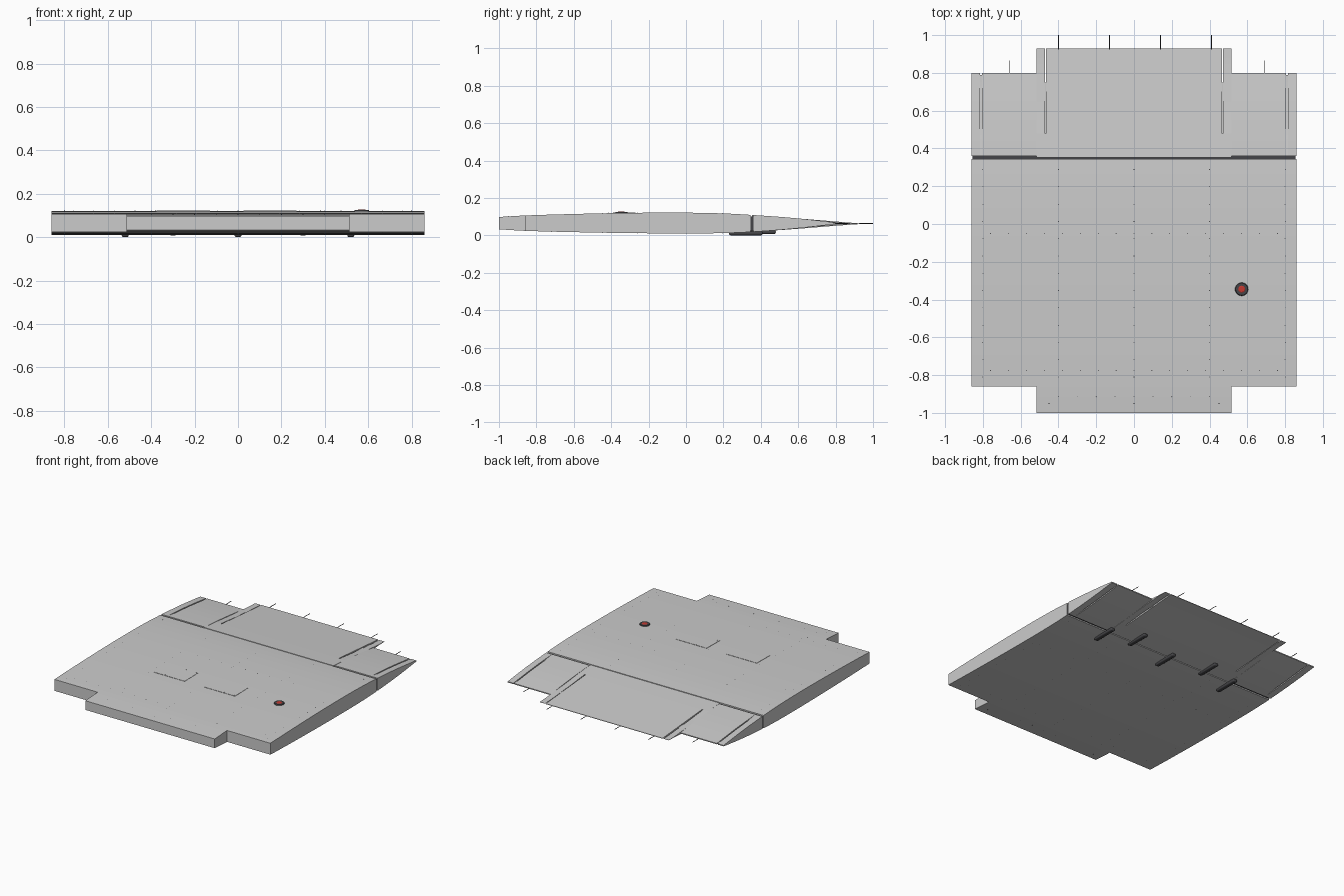
import bpy, math
from mathutils import Vector

if "Cube" in bpy.data.objects:
    bpy.data.objects.remove(bpy.data.objects["Cube"])

# Aerofoil section: y, top z, bottom z
SEC = [(-1, .098, .032), (-.86, .106, .024), (-.6, .114, .017), (-.3, .120, .012), (0, .121, .010),
       (.2, .117, .012), (.35, .109, .018), (.6, .090, .035), (.8, .074, .051), (.93, .0635, .0600)]


def z_at(y, side):
    """Smoothly interpolated skin height; side 1 = top, 2 = bottom."""
    n = len(SEC)
    i = next((k for k in range(n - 1) if y <= SEC[k + 1][0]), n - 2)

    def slope(k):
        a, b = SEC[max(k - 1, 0)], SEC[min(k + 1, n - 1)]
        return (b[side] - a[side]) / (b[0] - a[0])
    a, b = SEC[i], SEC[i + 1]
    h = b[0] - a[0]
    t = (y - a[0]) / h
    return ((2*t**3 - 3*t**2 + 1) * a[side] + (t**3 - 2*t**2 + t) * h * slope(i)
            + (3*t**2 - 2*t**3) * b[side] + (t**3 - t**2) * h * slope(i + 1))


def aileron_z(y, side):
    t = (y - .36) / .44
    tip = .068 if side == 1 else .061
    bulge = .004 * math.sin(math.pi * t) * (1 if side == 1 else -1)
    return z_at(.36, side) * (1 - t) + tip * t + bulge


def material(name, rgb):
    m = bpy.data.materials.new(name)
    m.diffuse_color = (*rgb, 1)
    m.use_nodes = True
    m.node_tree.nodes["Principled BSDF"].inputs["Base Color"].default_value = m.diffuse_color
    return m


dark = material("dark_grey", (.06, .06, .065))
red = material("red_lens", (.55, .04, .03))


def mesh_obj(name, verts, faces, mat=None, smooth=True):
    me = bpy.data.meshes.new(name)
    me.from_pydata(verts, [], faces)
    ob = bpy.data.objects.new(name, me)
    bpy.context.collection.objects.link(ob)
    if mat:
        me.materials.append(mat)
    if smooth:
        bpy.ops.object.select_all(action='DESELECT')
        ob.select_set(True)
        bpy.context.view_layer.objects.active = ob
        bpy.ops.object.shade_smooth_by_angle(angle=math.radians(30))
    return ob


def slab(name, x0, x1, y0, y1, n=12, zf=z_at, drop=0.0):
    """Closed aerofoil slab between two x and two y positions."""
    ys = [y0 + (y1 - y0) * i / n for i in range(n + 1)]
    m = n + 1
    verts = []
    for x in (x0, x1):
        for s in (1, 2):
            for i, y in enumerate(ys):
                d = drop * min(1, 3 * i / n) * (-1 if s == 1 else 1)
                t, b = zf(y, 1), zf(y, 2)
                d = max(-(t - b) * .3, min((t - b) * .3, d))
                verts.append((x, y, (t if s == 1 else b) + d))
    f = []
    for i in range(n):
        f += [(i, 2*m + i, 2*m + i + 1, i + 1), (m + i, m + i + 1, 3*m + i + 1, 3*m + i),
              (i, i + 1, m + i + 1, m + i), (2*m + i, 3*m + i, 3*m + i + 1, 2*m + i + 1)]
    f += [(0, m, 3*m, 2*m), (n, 2*m + n, 3*m + n, m + n)]
    return mesh_obj(name, verts, f)


def box(name, x, y, z, mat=None, bevel=0.0):
    bpy.ops.mesh.primitive_cube_add(size=1, location=[(a + b) / 2 for a, b in (x, y, z)])
    ob = bpy.context.object
    ob.name = name
    ob.scale = [b - a for a, b in (x, y, z)]
    bpy.ops.object.transform_apply(location=False, rotation=False, scale=True)
    if mat:
        ob.data.materials.append(mat)
    if bevel:
        md = ob.modifiers.new("round", 'BEVEL')
        md.width, md.segments = bevel, 4
        bpy.ops.object.shade_smooth_by_angle(angle=math.radians(40))
    return ob


def cyl(name, r, depth, loc, mat=None, rot=(0, 0, 0), n=24, r2=None):
    bpy.ops.mesh.primitive_cone_add(vertices=n, radius1=r, radius2=r if r2 is None else r2,
                                    depth=depth, location=loc, rotation=rot)
    ob = bpy.context.object
    ob.name = name
    if mat:
        ob.data.materials.append(mat)
    return ob


# Main wing box and leading edge
slab("main_wing", -.86, .86, -.86, .345, 20)
slab("leading_edge", -.515, .515, -1, -.86, 4)
box("hinge_spar", (-.855, .855), (.34, .37), (.026, .100), dark)

# Centre flap with recessed end strips
slab("flap_front", -.515, .515, .352, .48, 4)
slab("flap_centre", -.465, .465, .48, .93)
for s, tag in ((-1, "left"), (1, "right")):
    lo, hi = sorted((s * .472, s * .515))
    slab("flap_end_" + tag, lo, hi, .48, .93, 12, z_at, .004)
    box("flap_seam_" + tag, sorted((s * .464, s * .473)), (.48, .75), (.053, .074))
    # Outer control surfaces
    lo, hi = sorted((s * .516, s * .806))
    slab("aileron_" + tag, lo, hi, .36, .80, 12, aileron_z)
    lo, hi = sorted((s * .814, s * .86))
    slab("aileron_end_" + tag, lo, hi, .36, .80, 12, aileron_z)
    slab("aileron_seam_" + tag, *sorted((s * .805, s * .815)), .36, .79, 12, aileron_z, .008)

# Access panels following the top skin
for i, (x0, x1) in enumerate(((-.375, -.13), (.025, .27))):
    ys = [-.42 + .15 * k / 4 for k in range(5)]
    v = [(x, y, z_at(y, 1) + dz) for dz in (-.002, .002) for x in (x0, x1) for y in ys]
    f = []
    for k in range(4):
        f += [(k, k+1, 6+k, 5+k), (10+k, 15+k, 16+k, 11+k), (k, 10+k, 11+k, k+1), (5+k, 6+k, 16+k, 15+k)]
    f += [(0, 5, 15, 10), (4, 14, 19, 9)]
    mesh_obj("access_panel_%d" % i, v, f)

# Warning light
cyl("light_base", .036, .008, (.57, -.345, .1215), dark, r2=.032)
cyl("light_lens", .019, .003, (.57, -.345, .1265), red, r2=.014)

# Hinge fairings under the rear edge
for x in (-.52, 0, .52):
    box("hinge_fairing", (x - .016, x + .016), (.23, .41), (0, .022), dark, .009)
for x in (-.3, .3):
    box("small_hinge_fairing", (x - .016, x + .016), (.31, .48), (.007, .029), dark, .009)

# Static wicks on the trailing edges
for x, y0, y1 in ((-.4, .925, 1), (-.13, .925, 1), (.14, .925, 1), (.41, .925, 1),
                  (-.66, .79, .865), (.69, .79, .865)):
    cyl("static_wick", .0022, y1 - y0, (x, (y0 + y1) / 2, .063), dark, (math.pi / 2, 0, 0), 6)

# Rivet rows, both skins
spots = [(-.76 + .095 * i, y) for y in (-.05, -.775) for i in range(17)]
spots += [(x, -.81 + .0915 * i) for x in (-.8, -.4, 0, .4, .8) for i in range(13)]
spots += [(-.4 + .1 * i, -.915) for i in range(9)] + [(-.45, -.95), (0, -.95), (.45, -.95)]
panel = [(x, y) for x0 in (-.36, .04) for x in (x0, x0 + .07, x0 + .14, x0 + .22) for y in (-.275, -.413)]
verts, faces = [], []
for side, pts in ((1, spots + panel), (2, spots)):
    for x, y in pts:
        z, up, b = z_at(y, side), 1 if side == 1 else -1, len(verts)
        lift = .003 if (x, y) in panel else .0012
        for k in range(6):
            a = k * math.pi / 3 * up
            verts.append((x + .004 * math.cos(a), y + .004 * math.sin(a), z - .001 * up))
        verts.append((x, y, z + lift * up))
        faces += [(b + k, b + (k + 1) % 6, b + 6) for k in range(6)]
mesh_obj("rivets", verts, faces, dark, False)
